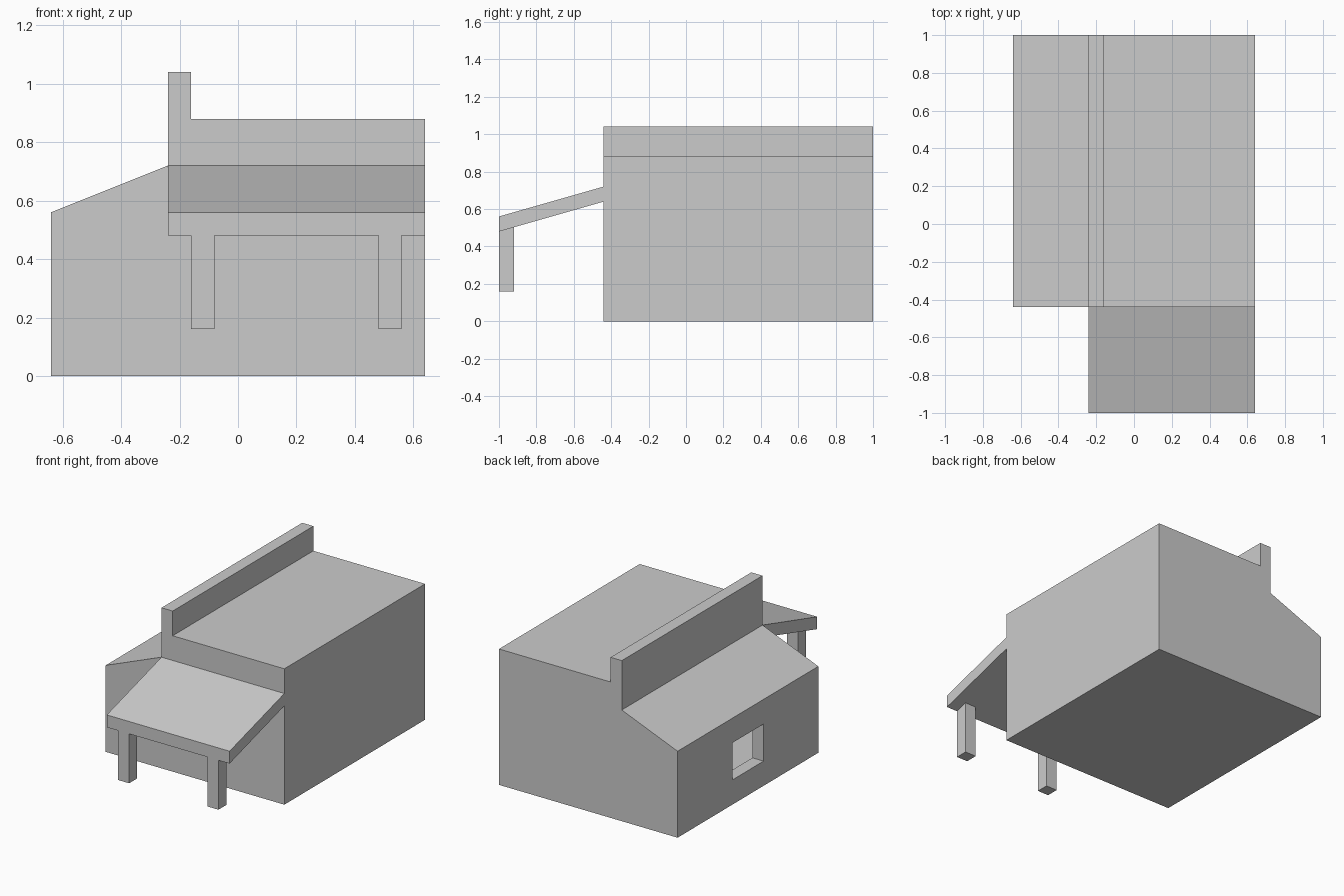
import bpy
import bmesh
from mathutils import Vector

cube = bpy.data.objects.get("Cube")
if cube:
    bpy.data.objects.remove(cube, do_unlink=True)

grey = bpy.data.materials.new("plain_grey")
grey.use_nodes = True
grey.diffuse_color = (0.6, 0.6, 0.6, 1)
grey.node_tree.nodes["Principled BSDF"].inputs["Base Color"].default_value = (0.6, 0.6, 0.6, 1)

WALL = 0.08
SIDE, FRONT, BACK = 0.64, -0.44, 1.0


def prism(name, profile, axis, start, end):
    """Extrude a closed (horizontal, z) profile along the x or y axis."""
    bm = bmesh.new()
    if axis == "y":
        points = [Vector((h, start, z)) for h, z in profile]
        move = Vector((0, end - start, 0))
    else:
        points = [Vector((start, h, z)) for h, z in profile]
        move = Vector((end - start, 0, 0))
    face = bm.faces.new([bm.verts.new(p) for p in points])
    result = bmesh.ops.extrude_face_region(bm, geom=[face])
    top = [g for g in result["geom"] if isinstance(g, bmesh.types.BMVert)]
    bmesh.ops.translate(bm, verts=top, vec=move)
    bmesh.ops.recalc_face_normals(bm, faces=bm.faces)
    mesh = bpy.data.meshes.new(name)
    bm.to_mesh(mesh)
    bm.free()
    mesh.materials.append(grey)
    obj = bpy.data.objects.new(name, mesh)
    bpy.context.collection.objects.link(obj)
    return obj


def cut(target, cutter):
    """Subtract the cutter for good, then discard it."""
    cutter.hide_render = True
    mod = target.modifiers.new("cut", "BOOLEAN")
    mod.operation = "DIFFERENCE"
    mod.solver = "EXACT"
    mod.object = cutter
    bpy.context.view_layer.objects.active = target
    bpy.ops.object.modifier_apply(modifier=mod.name)
    bpy.data.objects.remove(cutter, do_unlink=True)


# House: main hall, raised parapet and sloping side wing in one profile
house = prism("house_walls", [
    (-SIDE, 0), (SIDE, 0), (SIDE, 0.88), (-0.16, 0.88),
    (-0.16, 1.04), (-0.24, 1.04), (-0.24, 0.72), (-SIDE, 0.56)],
    "y", FRONT, BACK)

# Hollow room inside
inner = SIDE - WALL
cut(house, prism("room_cutter", [
    (-inner, WALL), (inner, WALL), (inner, 0.8), (-0.16, 0.8),
    (-0.16, 0.64), (-0.24, 0.64), (-inner, 0.51)],
    "y", FRONT + WALL, BACK - WALL))

# Window opening in the low side wall
cut(house, prism("window_cutter", [
    (0.12, 0.16), (0.44, 0.16), (0.44, 0.4), (0.12, 0.4)],
    "x", -SIDE - 0.05, -inner + 0.04))

# Sloping porch roof
prism("porch_roof", [
    (FRONT, 0.64), (FRONT, 0.72), (-1, 0.56), (-1, 0.48)], "x", -0.24, SIDE)

# Porch posts, cut to the slope of the roof underside
for name, x in (("right_porch_post", -0.16), ("left_porch_post", 0.48)):
    prism(name, [(-1, 0.16), (-0.92, 0.16), (-0.92, 0.503), (-1, 0.48)],
          "x", x, x + WALL)
